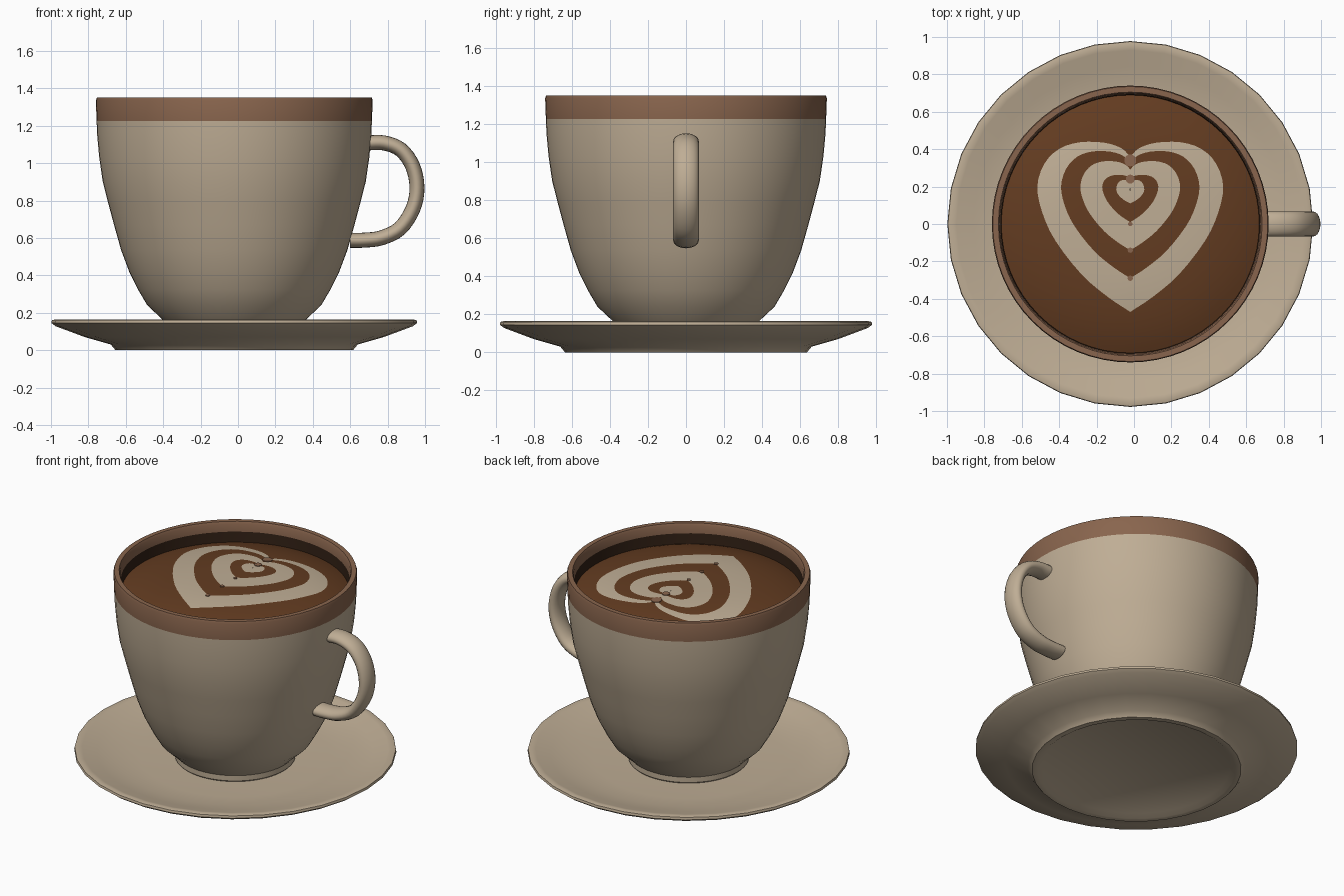
import bpy, bmesh, math
from mathutils import Vector

if "Cube" in bpy.data.objects:
    bpy.data.objects.remove(bpy.data.objects["Cube"])

CX = -0.02  # shared axis of cup and saucer


def material(name, rgb):
    m = bpy.data.materials.new(name)
    m.diffuse_color = (*rgb, 1)
    m.use_nodes = True
    m.node_tree.nodes["Principled BSDF"].inputs["Base Color"].default_value = m.diffuse_color
    return m


CREAM = material("cream", (0.52, 0.42, 0.30))
BROWN = material("rim_brown", (0.25, 0.13, 0.075))
COFFEE = material("coffee_brown", (0.125, 0.045, 0.015))
DARK = material("dark_brown", (0.03, 0.014, 0.007))


def finish(name, bm, mats, angle=35):
    bmesh.ops.remove_doubles(bm, verts=bm.verts, dist=1e-5)
    bmesh.ops.recalc_face_normals(bm, faces=bm.faces)
    me = bpy.data.meshes.new(name)
    bm.to_mesh(me)
    bm.free()
    ob = bpy.data.objects.new(name, me)
    bpy.context.collection.objects.link(ob)
    ob.location.x = CX
    for m in mats:
        me.materials.append(m)
    bpy.ops.object.select_all(action='DESELECT')
    ob.select_set(True)
    bpy.context.view_layer.objects.active = ob
    bpy.ops.object.shade_smooth_by_angle(angle=math.radians(angle))
    return ob


def skin(bm, loops, slots):
    """Bridge successive closed loops; slots gives one material per band."""
    rows = [[bm.verts.new(p) for p in loop] for loop in loops]
    n = len(rows[0])
    for a, b, s in zip(rows, rows[1:], slots):
        for i in range(n):
            j = (i + 1) % n
            f = bm.faces.new((a[i], a[j], b[j], b[i]))
            f.material_index = s


def lathe(name, profile, n, mats, slots=None):
    bm = bmesh.new()
    loops = [[(r * math.cos(2 * math.pi * i / n), r * math.sin(2 * math.pi * i / n), z)
              for i in range(n)] for r, z in profile]
    skin(bm, loops, slots or [0] * len(profile))
    # collapse the poles cleanly
    bmesh.ops.remove_doubles(bm, verts=bm.verts, dist=1e-5)
    bmesh.ops.dissolve_degenerate(bm, edges=bm.edges, dist=1e-6)
    return finish(name, bm, mats)


# Saucer: shallow dish with a recessed foot
lathe("saucer", [(0, 0.02), (0.57, 0.02), (0.60, 0.0), (0.635, 0.0), (0.66, 0.03),
                 (0.80, 0.07), (0.955, 0.128), (0.978, 0.145), (0.975, 0.16), (0.955, 0.165),
                 (0.93, 0.16), (0.84, 0.135), (0.72, 0.112), (0.58, 0.102), (0, 0.10)],
      32, [CREAM])

# Cup: body, coloured rim band, and inner wall
cup = [(0, 0.10), (0.355, 0.10), (0.365, 0.11), (0.365, 0.145), (0.385, 0.165), (0.465, 0.24),
       (0.515, 0.325), (0.56, 0.415), (0.605, 0.535), (0.643, 0.67), (0.675, 0.79),
       (0.703, 0.90), (0.722, 1.03), (0.733, 1.15), (0.736, 1.225),
       (0.74, 1.335), (0.735, 1.35), (0.705, 1.35), (0.698, 1.335), (0.695, 1.285), (0.688, 1.20)]
slots = [2 if r < 0.697 and z > 1.25 else 1 if z > 1.22 else 0 for r, z in cup[:-1]]
lathe("cup", cup, 64, [CREAM, BROWN, DARK], slots)


# Coffee: domed surface with nested heart bands
def dome(x, y):
    return 1.297 - 0.08 * (math.hypot(x, y) / 0.69) ** 3.5


HALF = [(0, .36), (.05, .405), (.14, .433), (.27, .435), (.38, .40), (.46, .32), (.497, .2),
        (.47, .06), (.40, -.09), (.26, -.27), (.12, -.39), (0, -.47)]


def smooth_path(pts, k=3):
    """Interpolating spline through the points."""
    p = [Vector(q) for q in pts]
    p = [2 * p[0] - p[1]] + p + [2 * p[-1] - p[-2]]
    out = []
    for a, b, c, d in zip(p, p[1:], p[2:], p[3:]):
        for i in range(k):
            t = i / k
            out.append(0.5 * (2 * b + (c - a) * t + (2 * a - 5 * b + 4 * c - d) * t * t
                              + (3 * b - a - 3 * c + d) * t ** 3))
    return out + [p[-2]]


right = smooth_path(HALF)
outline = right + [Vector((-v.x, v.y)) for v in reversed(right[1:-1])]


def heart(width, top, tip):
    mid = 0.2 if top > 0.25 else 0.185
    return [Vector((v.x * width / 0.497,
                    mid + (v.y - 0.2) * ((top - mid) / 0.235 if v.y > 0.2 else (mid - tip) / 0.67)))
            for v in outline]


bands = [heart(.001, .19, .18), heart(.075, .235, .11), heart(.15, .262, .01),
         heart(.267, .335, -.14), heart(.37, .388, -.29), heart(.497, .437, -.47)]
circle = []
for v in outline:
    d = Vector((v.x, v.y - 0.1)).normalized()
    a = math.atan2(d.y, d.x)
    circle.append(Vector((0.692 * math.cos(a), 0.692 * math.sin(a))))
bands.append(circle)

loops, slots = [], []
for k, (a, b) in enumerate(zip(bands, bands[1:])):
    steps = 8 if k == 5 else 2
    for s in range(steps):
        loops.append([p.lerp(q, s / steps) for p, q in zip(a, b)])
        slots.append(1 if k in (0, 2, 4) else 0)
loops.append(circle)
bm = bmesh.new()
skin(bm, [[(p.x, p.y, dome(p.x, p.y)) for p in loop] for loop in loops], slots)
coffee = finish("coffee", bm, [COFFEE, CREAM], 60)
if sum(f.normal.z for f in coffee.data.polygons) < 0:
    coffee.data.flip_normals()

# Foam dots along the heart axis
bm = bmesh.new()
for y, r in [(.34, .032), (.24, .024), (.0, .012), (-.14, .014), (-.29, .014)]:
    ring = [(r * math.cos(i * math.pi / 8), y + r * math.sin(i * math.pi / 8)) for i in range(16)]
    low = [bm.verts.new((x, v, dome(x, v) - 0.003)) for x, v in ring]
    high = [bm.verts.new((x, v, dome(x, v) + 0.004)) for x, v in ring]
    bm.faces.new(high)
    for i in range(16):
        j = (i + 1) % 16
        bm.faces.new((low[i], low[j], high[j], high[i]))
finish("foam_dots", bm, [BROWN])

# Handle: oval tube swept along a C-shaped path
path = smooth_path([(.69, 1.108), (.78, 1.108), (.87, 1.072), (.933, .985), (.957, .87),
                    (.935, .755), (.865, .65), (.765, .6), (.67, .588), (.60, .587)], 4)
bm = bmesh.new()
rings = []
for i, p in enumerate(path):
    t = (path[min(i + 1, len(path) - 1)] - path[max(i - 1, 0)]).normalized()
    nrm = Vector((-t.y, t.x))
    ring = []
    for k in range(20):
        a = 2 * math.pi * k / 20
        q = p + nrm * 0.04 * math.cos(a)
        ring.append((q.x - CX, 0.067 * math.sin(a), q.y))
    rings.append(ring)
skin(bm, rings, [0] * len(rings))
bmesh.ops.holes_fill(bm, edges=bm.edges, sides=0)
finish("handle", bm, [CREAM])
